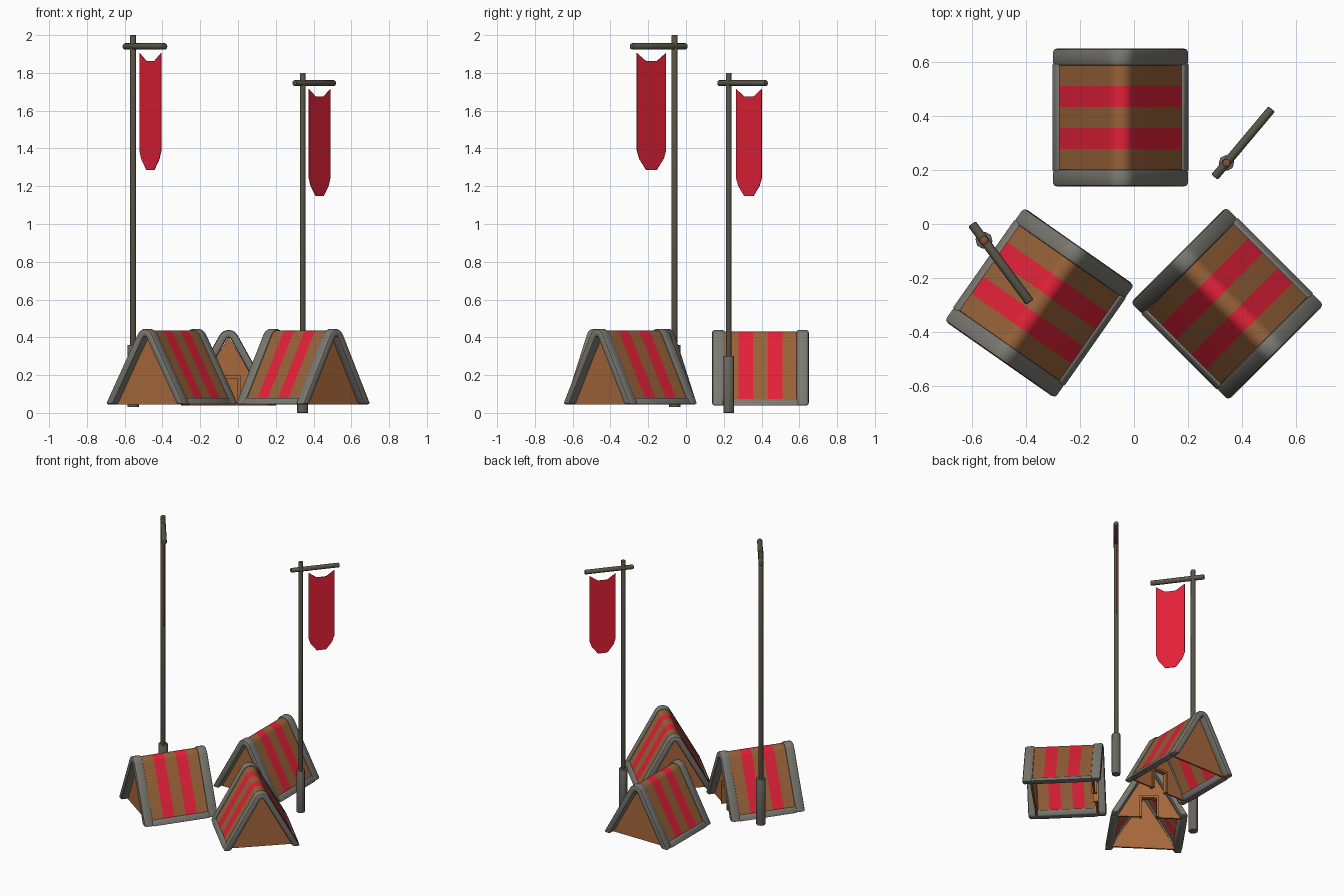
import bpy, bmesh, math
from mathutils import Matrix

if "Cube" in bpy.data.objects:
    bpy.data.objects.remove(bpy.data.objects["Cube"])


def material(name, rgb):
    m = bpy.data.materials.new(name)
    m.diffuse_color = (*rgb, 1)
    m.use_nodes = True
    m.node_tree.nodes["Principled BSDF"].inputs["Base Color"].default_value = m.diffuse_color
    return m


GREY = material("grey frame", (0.20, 0.19, 0.165))
BROWN = material("brown cloth", (0.31, 0.122, 0.04))
RED = material("red cloth", (0.76, 0.015, 0.04))
ORANGE = material("orange brown gable", (0.39, 0.14, 0.045))
WOOD = material("dark wood", (0.10, 0.09, 0.065))
FOOT = material("grey wood", (0.145, 0.135, 0.115))
TIP = material("brown wood", (0.22, 0.08, 0.04))

SLOPE = math.radians(29)      # upward tilt of the roof normal
ARC_Z = 0.39                  # centre height of the rounded ridge


def finish(name, bm, mats, xf, bevel=0.0, rule=None):
    """Clean, bevel, place and shade one part."""
    bmesh.ops.recalc_face_normals(bm, faces=bm.faces)
    if bevel:
        edges = [e for e in bm.edges if e.calc_face_angle(0) > math.radians(40)]
        bmesh.ops.bevel(bm, geom=edges, offset=bevel, segments=2, profile=0.5,
                        affect='EDGES', clamp_overlap=True)
    if rule:
        for f in bm.faces:
            f.material_index = rule(f)
    me = bpy.data.meshes.new(name)
    bm.to_mesh(me)
    bm.free()
    for m in mats:
        me.materials.append(m)
    ob = bpy.data.objects.new(name, me)
    bpy.context.collection.objects.link(ob)
    ob.matrix_world = xf
    bpy.ops.object.select_all(action='DESELECT')
    ob.select_set(True)
    bpy.context.view_layer.objects.active = ob
    bpy.ops.object.shade_smooth_by_angle(angle=math.radians(35))
    return ob


def prism(bm, section, ys):
    """Sweep an (x, z) section along y through the given stations."""
    rings = [[bm.verts.new((x, y, z)) for x, z in section] for y in ys]
    n = len(section)
    for a, b in zip(rings, rings[1:]):
        for i in range(n):
            j = (i + 1) % n
            bm.faces.new((a[i], a[j], b[j], b[i]))
    bm.faces.new(rings[0])
    bm.faces.new(rings[-1])


def side(r, z, sgn=1):
    """Point at height z on the straight roof side at offset r."""
    c, s = math.cos(SLOPE), math.sin(SLOPE)
    t = (ARC_Z + r * s - z) / c
    return (sgn * (r * c + t * s), z)


def roof_line(r, z0, steps=8):
    """Roof outline from right foot over the ridge to left foot."""
    pts = [side(r, z0)]
    for i in range(steps + 1):
        a = SLOPE + (math.pi - 2 * SLOPE) * i / steps
        pts.append((r * math.cos(a), ARC_Z + r * math.sin(a)))
    return pts + [side(r, z0, -1)]


def shell(r_out, r_in, z0):
    return roof_line(r_out, z0) + roof_line(r_in, z0)[::-1]


def tent(label, x, y, z, deg):
    xf = Matrix.Translation((x, y, z)) @ Matrix.Rotation(math.radians(deg), 4, 'Z')
    z0 = 0.045
    # padded end arches
    for end, s in (("front", -1), ("back", 1)):
        bm = bmesh.new()
        prism(bm, shell(0.055, 0.013, z0), [s * 0.19, s * 0.256])
        finish(f"{label}_{end}_arch", bm, [GREY], xf, 0.013)
    # bottom rails
    for hand, s in (("right", 1), ("left", -1)):
        bm = bmesh.new()
        prism(bm, [side(0.055, z0, s), side(0.055, 0.08, s),
                   side(0.013, 0.08, s), side(0.013, z0, s)], [-0.2, 0.2])
        finish(f"{label}_{hand}_rail", bm, [GREY], xf, 0.006)
    # striped roof cloth
    bm = bmesh.new()
    prism(bm, shell(0.047, 0.025, 0.06), [-0.195, -0.116, -0.039, 0.039, 0.116, 0.195])
    finish(f"{label}_roof_cloth", bm, [BROWN, RED], xf,
           rule=lambda f: int(0.039 < abs(f.calc_center_median().y) < 0.116))
    # plain back gable, front gable with a doorway
    base_r, base_l = side(0.02, z0), side(0.02, z0, -1)
    apex = (0, ARC_Z + 0.02)
    bm = bmesh.new()
    prism(bm, [base_r, apex, base_l], [0.195, 0.207])
    finish(f"{label}_back_gable", bm, [ORANGE], xf)
    bm = bmesh.new()
    w, h = 0.052, 0.19
    prism(bm, [base_r, apex, base_l, (-w, z0), (-w, h), (w, h), (w, z0)],
          [-0.207, -0.195])
    finish(f"{label}_front_gable", bm, [ORANGE], xf)
    # door frame
    bm = bmesh.new()
    o, i = 0.064, 0.048
    prism(bm, [(o, z0), (o, 0.203), (-o, 0.203), (-o, z0),
               (-i, z0), (-i, 0.187), (i, 0.187), (i, z0)], [-0.218, -0.184])
    finish(f"{label}_door_frame", bm, [ORANGE], xf)


def rod(bm, radius, length, xf, sides=8):
    bmesh.ops.create_cone(bm, cap_ends=True, segments=sides, radius1=radius,
                          radius2=radius, depth=length, matrix=xf)


def banner(label, x, y, z, deg, scale):
    xf = (Matrix.Translation((x, y, z)) @ Matrix.Rotation(math.radians(deg), 4, 'Z')
          @ Matrix.Scale(scale, 4))
    up = lambda a, b: Matrix.Translation((0, 0, (a + b) / 2))
    # foot sleeve
    bm = bmesh.new()
    rod(bm, 0.032, 0.33, up(0, 0.33))
    finish(f"{label}_foot", bm, [FOOT], xf, 0.003)
    # pole with a brown cut end
    bm = bmesh.new()
    rod(bm, 0.017, 1.67, up(0.3, 1.97))
    finish(f"{label}_pole", bm, [WOOD, TIP], xf, 0.004,
           rule=lambda f: int(f.normal.z > 0.9))
    # crossbar
    bm = bmesh.new()
    rod(bm, 0.018, 0.36, Matrix.Translation((0.105, 0, 1.91))
        @ Matrix.Rotation(math.pi / 2, 4, 'Y'))
    finish(f"{label}_crossbar", bm, [WOOD], xf, 0.005)
    # hanging flag with scooped top and tapered tail
    half = [(0.096, 1.875), (0.035, 1.832)]
    tail = [(0.096, 1.36), (0.08, 1.315), (0.035, 1.257)]
    right = half[::-1] + tail
    outline = right + [(-u, v) for u, v in right[::-1]]
    bm = bmesh.new()
    prism(bm, [(u + 0.153, v) for u, v in outline], [-0.002, 0.002])
    finish(f"{label}_flag", bm, [RED], xf)


tent("back_tent", -0.05, 0.394, -0.006, 0)
tent("left_tent", -0.35, -0.292, 0, 145)
tent("right_tent", 0.345, -0.295, 0, 225)

banner("tall_banner", -0.555, -0.06, 0.03, -53.5, 1.0)
banner("short_banner", 0.342, 0.226, 0.0, 50, 0.914)
